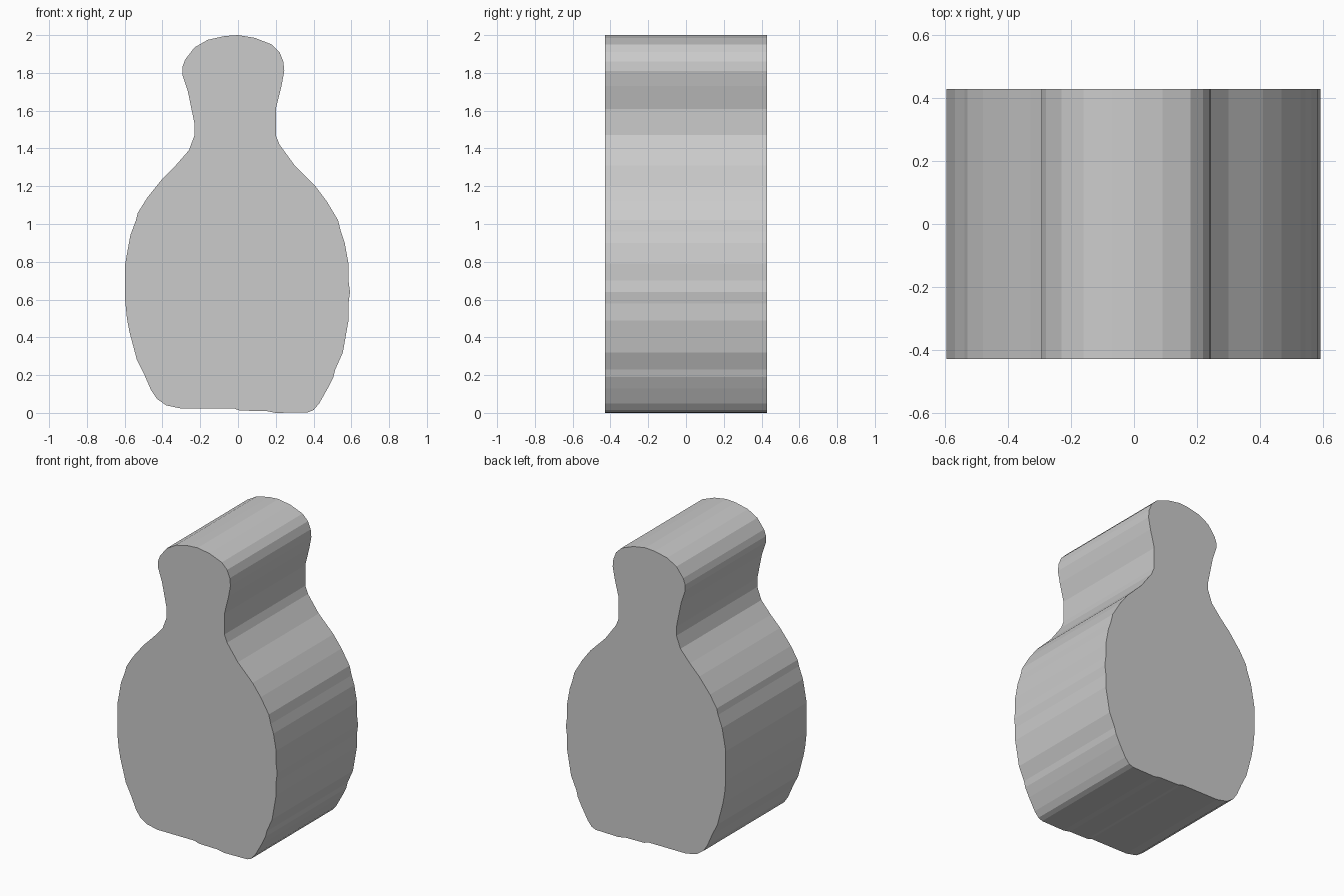
import bpy, bmesh

HALF_DEPTH = 0.43

# Flask outline in the x-z plane, clockwise from the top of the head
outline = [
    (0, 2.0), (.09, 1.985), (.18, 1.95), (.22, 1.91), (.24, 1.86), (.245, 1.81),
    (.23, 1.73), (.20, 1.61), (.20, 1.47), (.22, 1.42), (.30, 1.31), (.41, 1.20),
    (.47, 1.12), (.53, 1.02), (.545, .96), (.565, .90), (.585, .79), (.585, .70),
    (.593, .64), (.585, .58), (.585, .49), (.555, .32), (.515, .23), (.505, .19),
    (.475, .13), (.43, .05), (.40, .015), (.37, .003), (.20, 0), (.15, .01),
    (.01, .012), (-.02, .023), (-.30, .023), (-.38, .04), (-.43, .075),
    (-.46, .12), (-.495, .20), (-.535, .28), (-.575, .43), (-.588, .50),
    (-.597, .59), (-.597, .79), (-.57, .94), (-.54, 1.02), (-.53, 1.06),
    (-.48, 1.14), (-.40, 1.24), (-.33, 1.31), (-.26, 1.39), (-.23, 1.47),
    (-.23, 1.53), (-.265, 1.70), (-.295, 1.79), (-.295, 1.83), (-.28, 1.87),
    (-.23, 1.935), (-.16, 1.975), (-.07, 1.995),
]

# Front face, extruded straight to the back
bm = bmesh.new()
front = bm.faces.new([bm.verts.new((x, -HALF_DEPTH, z)) for x, z in outline])
extruded = bmesh.ops.extrude_face_region(bm, geom=[front], use_keep_orig=True)
back_verts = [g for g in extruded["geom"] if isinstance(g, bmesh.types.BMVert)]
bmesh.ops.translate(bm, vec=(0, 2 * HALF_DEPTH, 0), verts=back_verts)
bmesh.ops.recalc_face_normals(bm, faces=bm.faces)

mesh = bpy.data.meshes.new("flask_body")
bm.to_mesh(mesh)
bm.free()
bpy.context.collection.objects.link(bpy.data.objects.new("flask_body", mesh))
